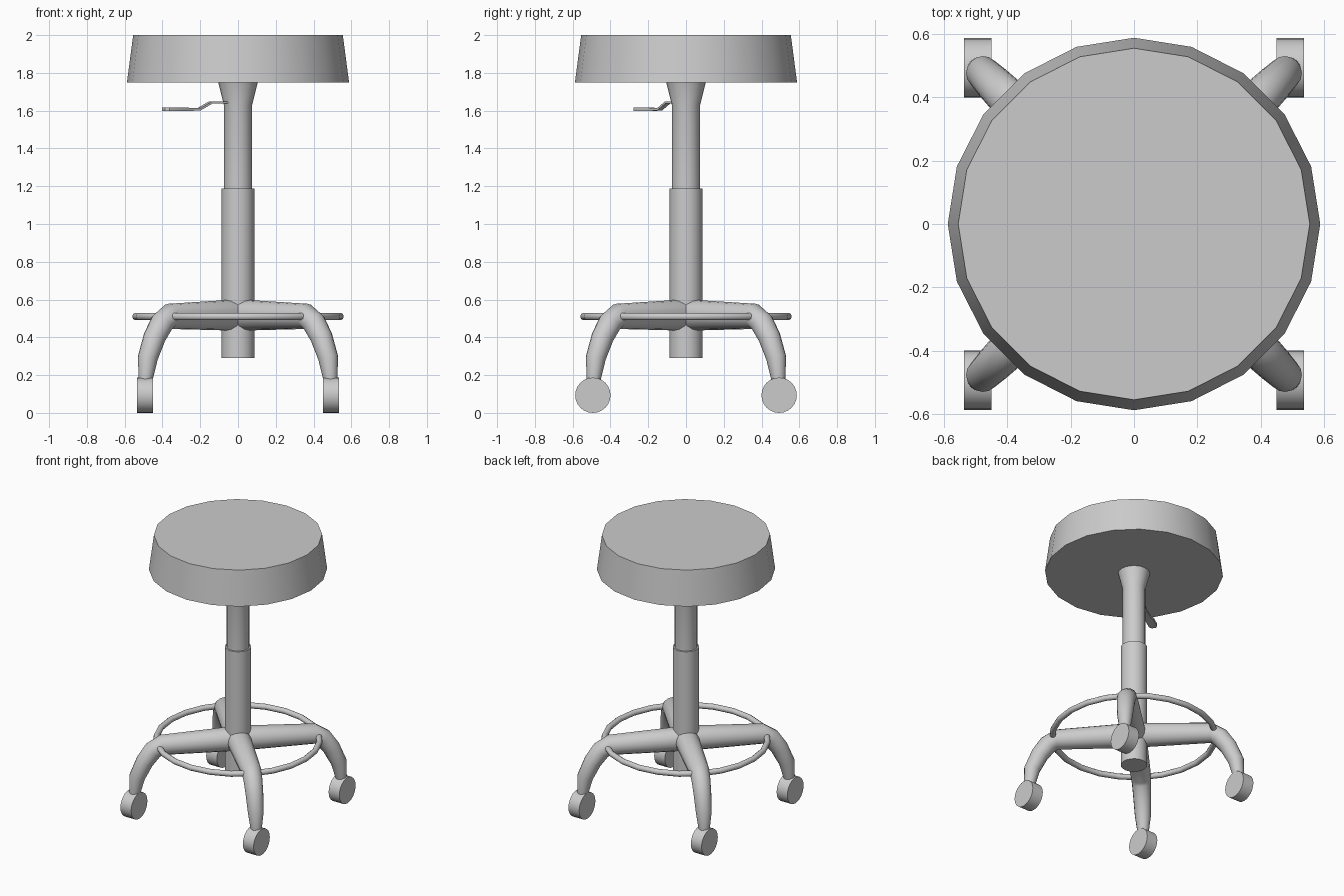
import bpy, bmesh, math
from mathutils import Vector, Matrix

if "Cube" in bpy.data.objects:
    bpy.data.objects.remove(bpy.data.objects["Cube"])

grey = bpy.data.materials.new("plain grey")
grey.use_nodes = True
COLOUR = (0.6, 0.6, 0.6, 1)
grey.diffuse_color = COLOUR
grey.node_tree.nodes["Principled BSDF"].inputs["Base Color"].default_value = COLOUR


def finish(name, bm, angle=35):
    bmesh.ops.recalc_face_normals(bm, faces=bm.faces)
    mesh = bpy.data.meshes.new(name)
    bm.to_mesh(mesh)
    bm.free()
    mesh.materials.append(grey)
    obj = bpy.data.objects.new(name, mesh)
    bpy.context.collection.objects.link(obj)
    bpy.ops.object.select_all(action="DESELECT")
    obj.select_set(True)
    bpy.context.view_layer.objects.active = obj
    bpy.ops.object.shade_smooth_by_angle(angle=math.radians(angle))
    return obj


def loft(name, rings, closed=False, angle=35):
    """Skin a list of equal-sized point rings; cap the ends unless closed."""
    bm = bmesh.new()
    loops = [[bm.verts.new(p) for p in ring] for ring in rings]
    pairs = list(zip(loops, loops[1:]))
    if closed:
        pairs.append((loops[-1], loops[0]))
    else:
        bm.faces.new(loops[0])
        bm.faces.new(loops[-1])
    n = len(loops[0])
    for a, b in pairs:
        for i in range(n):
            j = (i + 1) % n
            bm.faces.new((a[i], a[j], b[j], b[i]))
    return finish(name, bm, angle)


def circle(centre, radius, u, v, sides):
    ring = []
    for i in range(sides):
        t = math.tau * i / sides
        ring.append(centre + radius * (math.cos(t) * u + math.sin(t) * v))
    return ring


X, Y, Z = Vector((1, 0, 0)), Vector((0, 1, 0)), Vector((0, 0, 1))


def turned(name, profile, sides=20):
    return loft(name, [circle(Z * z, r, X, Y, sides) for r, z in profile])


# Seat and column
turned("seat", [(0.588, 1.75), (0.555, 2.0)])
turned("upper_column", [(0.075, 1.15), (0.075, 1.63), (0.105, 1.75)])
turned("lower_column", [(0.087, 0.29), (0.087, 1.187)])

# Foot ring
ring = []
for i in range(24):
    a = math.tau * i / 24
    out = Vector((math.cos(a), math.sin(a), 0))
    ring.append(circle(out * 0.54 + Z * 0.51, 0.02, out, Z, 10))
loft("foot_ring", ring, closed=True, angle=60)

# Legs: distance from the axis, height, tube radius
LEG = [(0, 0.518, 0.083), (0.515, 0.511, 0.067), (0.57, 0.475, 0.063),
       (0.625, 0.40, 0.059), (0.676, 0.29, 0.053), (0.692, 0.175, 0.037)]
WHEEL = 0.493
for side, sx in (("left", 1), ("right", -1)):
    for end, sy in (("front", -1), ("back", 1)):
        out = Vector((sx, sy, 0)).normalized()
        across = Z.cross(out)
        path = [out * r + Z * z for r, z, _ in LEG]
        rings = []
        for i, p in enumerate(path):
            along = (path[min(i + 1, len(path) - 1)] - path[max(i - 1, 0)]).normalized()
            rings.append(circle(p, LEG[i][2], across, along.cross(across), 16))
        loft(f"{end}_{side}_leg", rings, angle=50)
        # Caster wheel with its axle along x
        hub = Vector((sx * WHEEL, sy * WHEEL, 0.0935))
        loft(f"{end}_{side}_wheel",
             [circle(hub + X * dx, 0.0935, Y, Z, 24) for dx in (-0.043, 0.043)])

# Height lever: flat bent strip (distance, height, half width)
LEVER = [(0.04, 1.643, 0.016), (0.175, 1.643, 0.016), (0.25, 1.607, 0.016),
         (0.34, 1.607, 0.018), (0.37, 1.607, 0.028), (0.455, 1.607, 0.028),
         (0.475, 1.607, 0.014)]
turn = Matrix.Rotation(math.radians(180 + 34), 3, "Z")
strips = []
for r, z, w in LEVER:
    h = 0.006 if r < 0.3 else 0.009
    corners = [(-w, -h), (w, -h), (w, h), (-w, h)]
    strips.append([turn @ Vector((r, y, z + dz)) for y, dz in corners])
loft("height_lever", strips, angle=20)
